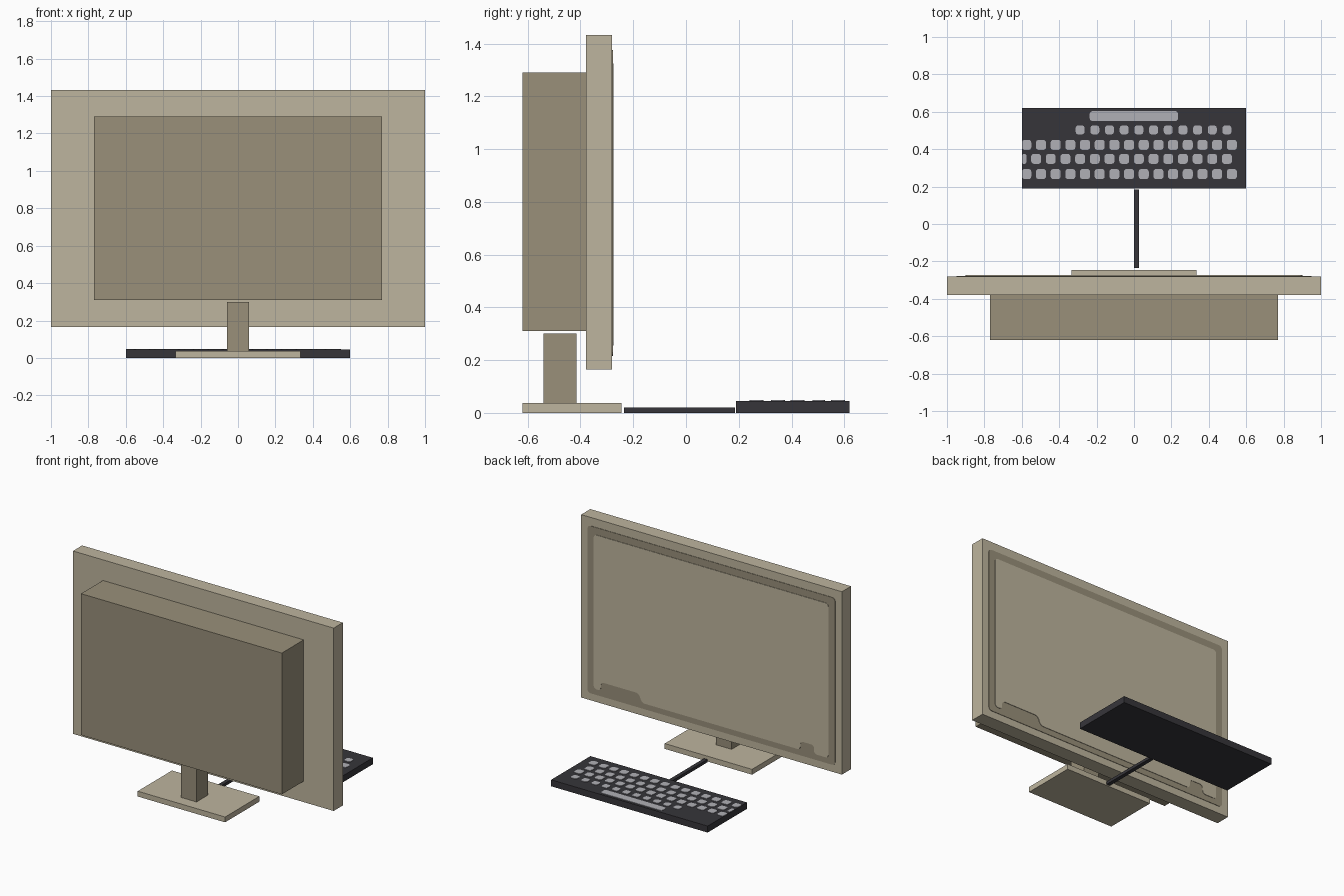
import bpy, bmesh
from mathutils import Matrix, Vector

if "Cube" in bpy.data.objects:
    bpy.data.objects.remove(bpy.data.objects["Cube"], do_unlink=True)


def material(name, rgb):
    mat = bpy.data.materials.new(name)
    mat.use_nodes = True
    mat.diffuse_color = (*rgb, 1)
    mat.node_tree.nodes["Principled BSDF"].inputs["Base Color"].default_value = (*rgb, 1)
    return mat


BEIGE = material("beige plastic", (0.515, 0.462, 0.342))
TAUPE = material("dark beige plastic", (0.319, 0.279, 0.195))
BLACK = material("charcoal plastic", (0.037, 0.036, 0.042))
GREY = material("light grey keys", (0.434, 0.434, 0.468))


def finish(bm, name, mat):
    bmesh.ops.recalc_face_normals(bm, faces=bm.faces)
    mesh = bpy.data.meshes.new(name)
    bm.to_mesh(mesh)
    bm.free()
    mesh.materials.append(mat)
    obj = bpy.data.objects.new(name, mesh)
    bpy.context.collection.objects.link(obj)
    return obj


def box(name, mat, x, y, z):
    """Box from (min, max) ranges on each axis."""
    bm = bmesh.new()
    size = [r[1] - r[0] for r in (x, y, z)]
    mid = [sum(r) / 2 for r in (x, y, z)]
    bmesh.ops.create_cube(bm, size=1, matrix=Matrix.Translation(mid) @ Matrix.Diagonal((*size, 1)))
    return finish(bm, name, mat)


def add_plate(bm, points, radius, thickness):
    """Thin plate with rounded corners: an outline extruded along its thickness."""
    part = bmesh.new()
    part.faces.new([part.verts.new(p) for p in points])
    bmesh.ops.bevel(part, geom=part.verts[:], offset=radius, segments=4,
                    profile=0.5, affect='VERTICES')
    face = part.faces[:]
    new = bmesh.ops.extrude_face_region(part, geom=face)["geom"]
    verts = [g for g in new if isinstance(g, bmesh.types.BMVert)]
    bmesh.ops.translate(part, verts=verts, vec=Vector(thickness))
    temp = bpy.data.meshes.new("temp")
    part.to_mesh(temp)
    part.free()
    bm.from_mesh(temp)
    bpy.data.meshes.remove(temp)


# Monitor
box("screen_panel", BEIGE, (-1, 1), (-0.38, -0.28), (0.165, 1.433))
box("rear_housing", TAUPE, (-0.77, 0.77), (-0.62, -0.38), (0.31, 1.29))
box("stand_neck", TAUPE, (-0.06, 0.06), (-0.54, -0.415), (0.037, 0.30))
box("stand_base", BEIGE, (-0.335, 0.335), (-0.62, -0.245), (0, 0.037))

# Dark border around the display
SCREEN_Y = -0.281
bm = bmesh.new()
border = [(-0.95, 0.215), (0.95, 0.215), (0.95, 1.375), (-0.95, 1.375)]
add_plate(bm, [(x, SCREEN_Y, z) for x, z in border], 0.025, (0, 0.004, 0))
finish(bm, "display_border", TAUPE)

# Display face, notched at the bottom for the badge and button tabs
low, tab, high = 0.255, 0.315, 1.325
display = [(-0.9, low), (-0.79, low), (-0.79, tab), (-0.685, tab), (-0.685, low),
           (0.53, low), (0.555, tab), (0.845, tab), (0.845, low),
           (0.9, low), (0.9, high), (-0.9, high)]
bm = bmesh.new()
add_plate(bm, [(x, SCREEN_Y, z) for x, z in display], 0.022, (0, 0.007, 0))
finish(bm, "display_face", BEIGE)

# Keyboard and cable
KEY_Z = 0.044
box("keyboard_body", BLACK, (-0.6, 0.6), (0.19, 0.62), (0, 0.045))
box("keyboard_cable", BLACK, (0, 0.027), (-0.235, 0.185), (0, 0.02))


def add_key(bm, x0, x1, y, depth):
    outline = [(x0, y - depth / 2), (x1, y - depth / 2), (x1, y + depth / 2), (x0, y + depth / 2)]
    radius = min(0.015, (x1 - x0) * 0.4)
    add_plate(bm, [(px, py, KEY_Z) for px, py in outline], radius, (0, 0, 0.004))


# Key rows: last key centre, row y, key count, key size; the edge key is cut short
bm = bmesh.new()
for last, y, count, size in ((0.497, 0.503, 11, 0.048), (0.523, 0.423, 15, 0.054),
                             (0.497, 0.348, 15, 0.053), (0.523, 0.267, 15, 0.054)):
    for i in range(count):
        x = last - i * 0.0785
        add_key(bm, max(x - size / 2, -0.599), x + size / 2, y, size)
finish(bm, "keys", GREY)

bm = bmesh.new()
add_key(bm, -0.237, 0.235, 0.577, 0.053)
finish(bm, "space_bar", GREY)
